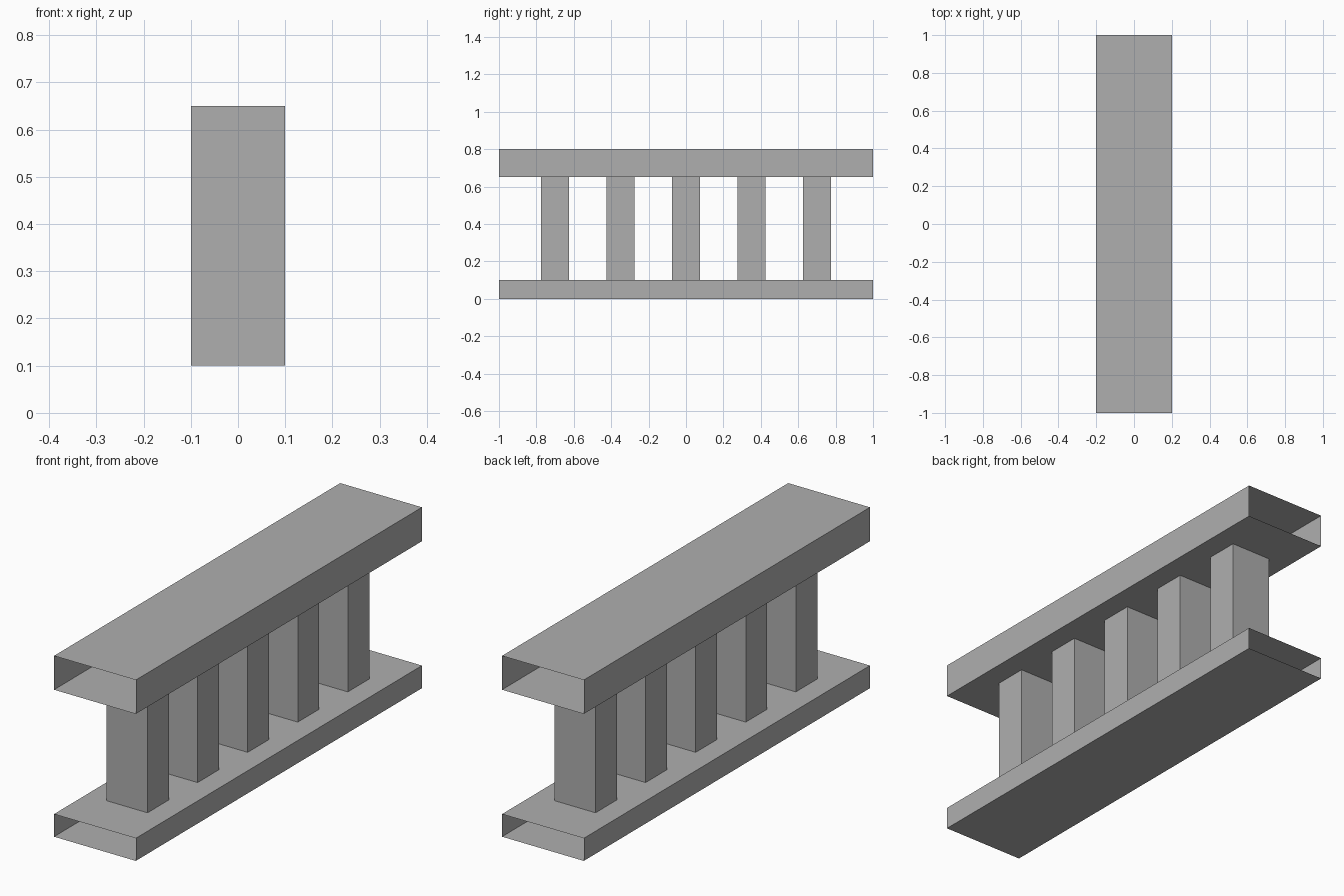
import bpy
import bmesh
from mathutils import Matrix, Vector

if "Cube" in bpy.data.objects:
    bpy.data.objects.remove(bpy.data.objects["Cube"])

# Darker grey shared by all parts
grey = bpy.data.materials.new("dark_grey")
grey.diffuse_color = (0.43, 0.43, 0.43, 1)
grey.use_nodes = True
grey.node_tree.nodes["Principled BSDF"].inputs["Base Color"].default_value = grey.diffuse_color


def open_box(name, centre, size, open_axis):
    """Box without the two end faces along open_axis (0=x, 1=y, 2=z)."""
    bm = bmesh.new()
    bmesh.ops.create_cube(bm, size=1, matrix=Matrix.Diagonal((*size, 1)))
    bm.normal_update()
    ends = [f for f in bm.faces if abs(f.normal[open_axis]) > 0.9]
    bmesh.ops.delete(bm, geom=ends, context='FACES')
    mesh = bpy.data.meshes.new(name)
    bm.to_mesh(mesh)
    bm.free()
    mesh.materials.append(grey)
    obj = bpy.data.objects.new(name, mesh)
    obj.location = Vector(centre)
    bpy.context.collection.objects.link(obj)
    return obj


# Rails: sleeves open at both ends
open_box("bottom_rail", (0, 0, 0.05), (0.4, 2, 0.1), 1)
open_box("top_rail", (0, 0, 0.725), (0.4, 2, 0.15), 1)

# Balusters: their ends are closed off by the rails
for i in range(5):
    open_box(f"baluster_{i + 1}", (0, (i - 2) * 0.35, 0.375), (0.2, 0.15, 0.55), 2)
